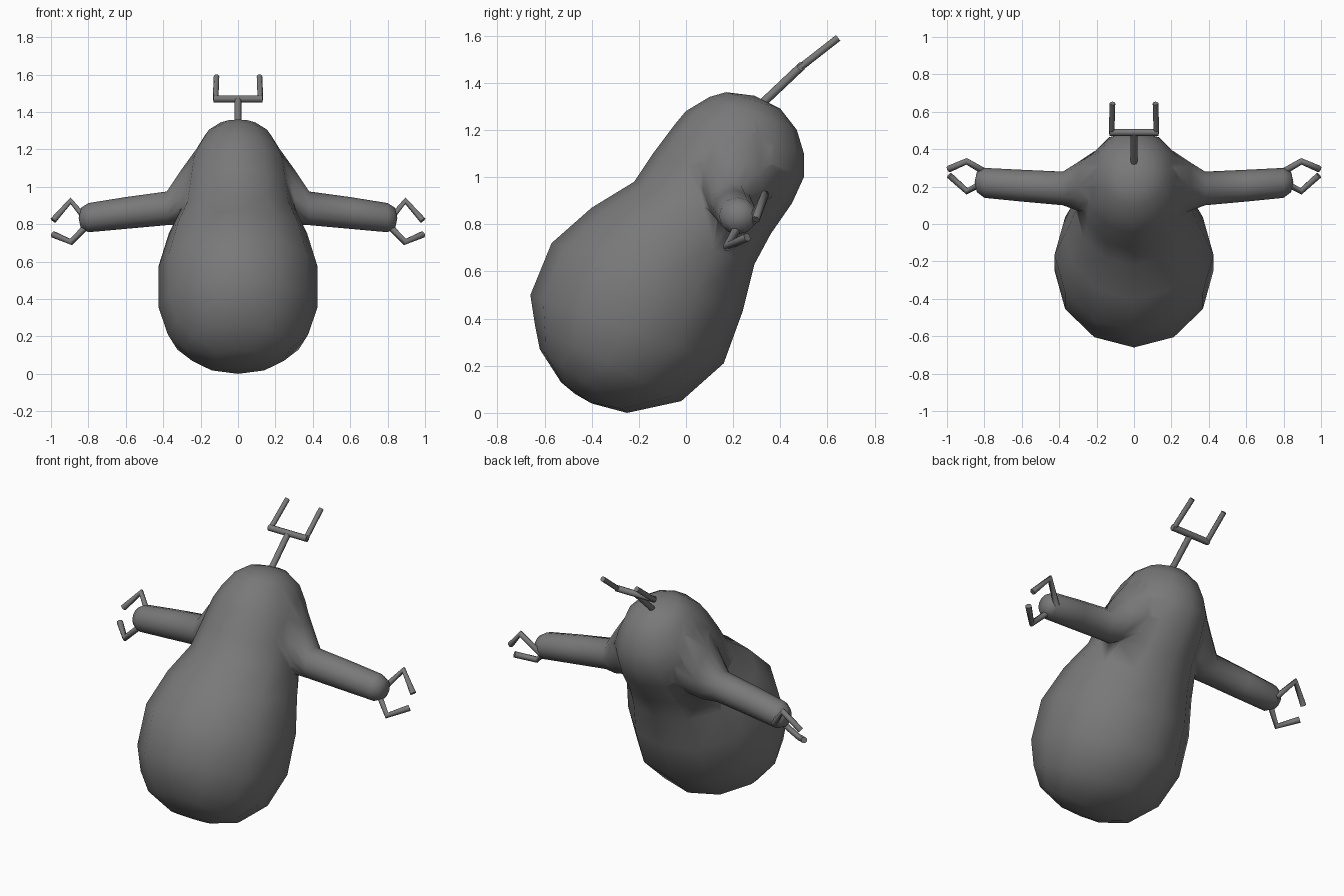
import bpy, bmesh
from math import cos, sin, pi
from mathutils import Vector

if "Cube" in bpy.data.objects:
    bpy.data.objects.remove(bpy.data.objects["Cube"])

# Dark grey finish shared by every part
grey = bpy.data.materials.new("dark_grey")
grey.diffuse_color = (0.19, 0.19, 0.19, 1)
grey.use_nodes = True
grey.node_tree.nodes["Principled BSDF"].inputs["Base Color"].default_value = grey.diffuse_color


def loft(name, rings, start, end):
    """Skin a list of equal-length rings and close both ends to a point."""
    bm = bmesh.new()
    loops = [[bm.verts.new(p) for p in r] for r in rings]
    n = len(loops[0])
    for a, b in zip(loops, loops[1:]):
        for i in range(n):
            j = (i + 1) % n
            bm.faces.new((a[i], a[j], b[j], b[i]))
    for loop, tip in ((loops[0], start), (loops[-1], end)):
        v = bm.verts.new(tip)
        for i in range(n):
            bm.faces.new((loop[i], loop[(i + 1) % n], v))
    bmesh.ops.recalc_face_normals(bm, faces=bm.faces)
    me = bpy.data.meshes.new(name)
    bm.to_mesh(me)
    bm.free()
    me.polygons.foreach_set("use_smooth", [True] * len(me.polygons))
    me.materials.append(grey)
    ob = bpy.data.objects.new(name, me)
    bpy.context.collection.objects.link(ob)
    return ob


def ellipse(centre, u, v, n=12):
    return [centre + u * cos(2 * pi * i / n) + v * sin(2 * pi * i / n) for i in range(n)]


def rod(name, points, radius):
    """Thin bent rod with capped ends, made from a bevelled path."""
    cu = bpy.data.curves.new(name, 'CURVE')
    cu.dimensions = '3D'
    cu.bevel_depth = radius
    cu.bevel_resolution = 2
    cu.use_fill_caps = True
    sp = cu.splines.new('POLY')
    sp.points.add(len(points) - 1)
    for p, co in zip(sp.points, points):
        p.co = (*co, 1)
    cu.materials.append(grey)
    ob = bpy.data.objects.new(name, cu)
    bpy.context.collection.objects.link(ob)
    bpy.ops.object.select_all(action='DESELECT')
    ob.select_set(True)
    bpy.context.view_layer.objects.active = ob
    bpy.ops.object.convert(target='MESH')
    me = bpy.context.object.data
    me.polygons.foreach_set("use_smooth", [True] * len(me.polygons))


# Leaning pear body: front y, front z, back y, back z, half width
sections = [
    (-0.53, 0.13, -0.40, 0.04, 0.13),
    (-0.62, 0.27, -0.25, 0.00, 0.28),
    (-0.64, 0.37, -0.02, 0.05, 0.375),
    (-0.66, 0.50, 0.16, 0.21, 0.425),
    (-0.57, 0.72, 0.24, 0.43, 0.425),
    (-0.40, 0.87, 0.29, 0.63, 0.37),
    (-0.22, 0.98, 0.36, 0.76, 0.31),
    (-0.14, 1.10, 0.45, 0.89, 0.29),
    (-0.05, 1.22, 0.50, 1.00, 0.27),
    (0.00, 1.28, 0.50, 1.10, 0.23),
    (0.10, 1.34, 0.47, 1.20, 0.18),
    (0.17, 1.36, 0.40, 1.29, 0.11),
]
rings = []
for fy, fz, by, bz, w in sections:
    f, b = Vector((0, fy, fz)), Vector((0, by, bz))
    rings.append(ellipse((f + b) / 2, (f - b) / 2, Vector((w, 0, 0))))
body = loft("body", rings, (0, -0.47, 0.08), (0, 0.29, 1.345))

# Arms flaring out of the shoulders: x, y, z, y radius, z radius
arm = [
    (0.12, 0.22, 1.06, 0.22, 0.23),
    (0.21, 0.21, 1.02, 0.18, 0.20),
    (0.30, 0.20, 0.945, 0.13, 0.15),
    (0.38, 0.19, 0.885, 0.09, 0.09),
    (0.60, 0.205, 0.86, 0.085, 0.085),
    (0.80, 0.22, 0.835, 0.08, 0.078),
    (0.84, 0.225, 0.832, 0.055, 0.055),
]
for side, s in (("right", 1), ("left", -1)):
    rings = [ellipse(Vector((s * x, y, z)), Vector((0, ry, 0)), Vector((0, 0, rz)))
             for x, y, z, ry, rz in arm]
    limb = loft(side + "_arm", rings, (s * 0.04, 0.21, 1.06), (s * 0.852, 0.225, 0.832))
    # Fuse the arm into the body so the shoulder shades smoothly
    mod = body.modifiers.new("fuse_" + side, 'BOOLEAN')
    mod.operation, mod.solver, mod.object = 'UNION', 'EXACT', limb
    bpy.context.view_layer.objects.active = body
    bpy.ops.object.modifier_apply(modifier=mod.name)
    bpy.data.objects.remove(limb)

    # Pincer claws
    for name, pts in (
        ("upper_claw", [(0.80, 0.28, 0.81), (0.895, 0.335, 0.925), (0.988, 0.295, 0.82)]),
        ("lower_claw", [(0.80, 0.225, 0.80), (0.893, 0.175, 0.705), (0.988, 0.26, 0.745)]),
    ):
        rod(f"{side}_{name}", [(s * x, y, z) for x, y, z in pts], 0.018)

    # Antenna prongs
    rod(side + "_antenna_prong", [(s * 0.12, 0.485, 1.465), (s * 0.115, 0.645, 1.59)], 0.015)

# Antenna stem and crossbar
rod("antenna_stem", [(0, 0.31, 1.30), (0, 0.49, 1.47)], 0.018)
rod("antenna_crossbar", [(-0.13, 0.49, 1.47), (0.13, 0.49, 1.47)], 0.019)
